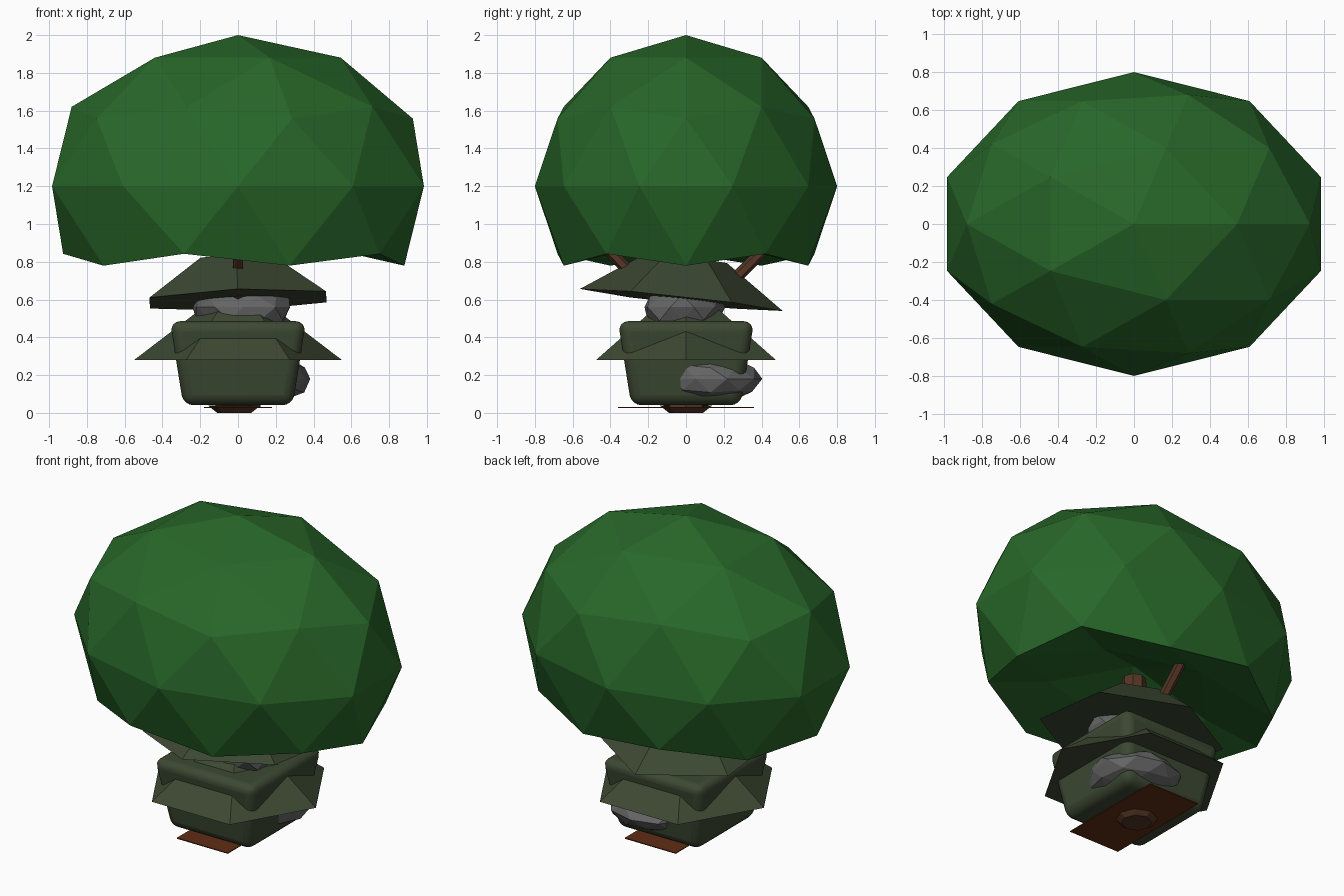
import bpy, bmesh, math, random
from mathutils import Vector

if "Cube" in bpy.data.objects:
    bpy.data.objects.remove(bpy.data.objects["Cube"])

random.seed(4)


def material(name, rgb):
    m = bpy.data.materials.new(name)
    m.diffuse_color = (*rgb, 1)
    m.use_nodes = True
    m.node_tree.nodes["Principled BSDF"].inputs["Base Color"].default_value = m.diffuse_color
    return m


LEAF = material("leaf green", (0.021, 0.135, 0.022))
OLIVE = material("olive green", (0.046, 0.066, 0.032))
GREY = material("stone grey", (0.13, 0.13, 0.13))
RUST = material("rust brown", (0.115, 0.027, 0.007))
BARK = material("bark brown", (0.09, 0.036, 0.018))


def finish(name, mat, smooth=None):
    ob = bpy.context.object
    ob.name = name
    ob.data.materials.append(mat)
    if smooth:
        bpy.ops.object.shade_smooth_by_angle(angle=math.radians(smooth))
    return ob


def rock(name, loc, size, jitter):
    bpy.ops.mesh.primitive_ico_sphere_add(subdivisions=2, radius=1, location=loc)
    ob = finish(name, GREY)
    for v in ob.data.vertices:
        k = 1 - jitter * random.random()
        v.co = Vector(v.co[i] * size[i] * k for i in range(3))
    return ob


def roof(name, r1, r2, z, h, turn, tilt=(0, 0), y=0):
    # six-sided frustum, a corner on +x when turn is 0
    bm = bmesh.new()
    rings = []
    for r, zz in ((r1, 0), (r2, h)):
        rings.append([bm.verts.new((r * math.cos(math.radians(60 * i + turn)),
                                    r * math.sin(math.radians(60 * i + turn)), zz)) for i in range(6)])
    a, b = rings
    for i in range(6):
        j = (i + 1) % 6
        bm.faces.new((a[i], a[j], b[j], b[i]))
    bm.faces.new(a[::-1])
    bm.faces.new(b)
    me = bpy.data.meshes.new(name)
    bm.to_mesh(me)
    bm.free()
    ob = bpy.data.objects.new(name, me)
    bpy.context.collection.objects.link(ob)
    ob.location = (0, y, z)
    ob.rotation_euler = (math.radians(tilt[0]), math.radians(tilt[1]), 0)
    me.materials.append(OLIVE)
    return ob


def rod(name, p, q, r1, r2, mat, sides=6):
    p, q = Vector(p), Vector(q)
    d = q - p
    bpy.ops.mesh.primitive_cone_add(vertices=sides, radius1=r1, radius2=r2, depth=d.length,
                                    location=(p + q) / 2, rotation=d.to_track_quat('Z', 'Y').to_euler())
    return finish(name, mat)


# canopy: squashed icosphere with its underside pushed up into a hollow
bpy.ops.mesh.primitive_ico_sphere_add(subdivisions=2, radius=1, location=(0, 0, 1.2))
canopy = finish("canopy", LEAF)
for v in canopy.data.vertices:
    x, y, z = v.co
    if z < -0.95:
        z = -0.2
    elif z < -0.6:
        z = -0.40
    v.co = (x * 1.035, y * 0.8, z * 0.8)

# rounded, tapered body
bpy.ops.mesh.primitive_cube_add(size=1, location=(0, 0, 0.263))
body = finish("body", OLIVE)
for v in body.data.vertices:
    w = 0.36 if v.co.z > 0 else 0.29
    v.co = (math.copysign(w, v.co.x), math.copysign(w, v.co.y), v.co.z * 0.445)
bev = body.modifiers.new("rounding", 'BEVEL')
bev.width = 0.055
bev.segments = 4
bpy.ops.object.shade_smooth_by_angle(angle=math.radians(35))

# two six-sided leaf skirts
roof("lower_skirt", 0.55, 0.17, 0.28, 0.29, 0)
roof("upper_skirt", 0.54, 0.22, 0.598, 0.22, 30, (-6.2, -2), -0.025)

# stones
rock("upper_stone", (0.03, -0.02, 0.56), (0.29, 0.23, 0.16), 0.15)
rock("side_stone", (0.11, 0.13, 0.18), (0.29, 0.29, 0.14), 0.12)

# trunk core and two branches
rod("trunk", (0, 0, 0.03), (0, 0, 0.95), 0.12, 0.07, BARK, 8)
for s, n in ((1, "back_branch"), (-1, "front_branch")):
    rod(n, (0, 0.08 * s, 0.53), (0, 0.55 * s, 1.0), 0.035, 0.028, BARK)

# base plate and the root stub beneath it
bpy.ops.mesh.primitive_cube_add(size=1, location=(0, 0, 0.028))
plate = finish("base_plate", RUST)
plate.scale = (0.36, 0.72, 0.006)
rod("root_stub", (-0.02, 0, 0.0), (-0.02, 0, 0.04), 0.09, 0.14, BARK, 8)
